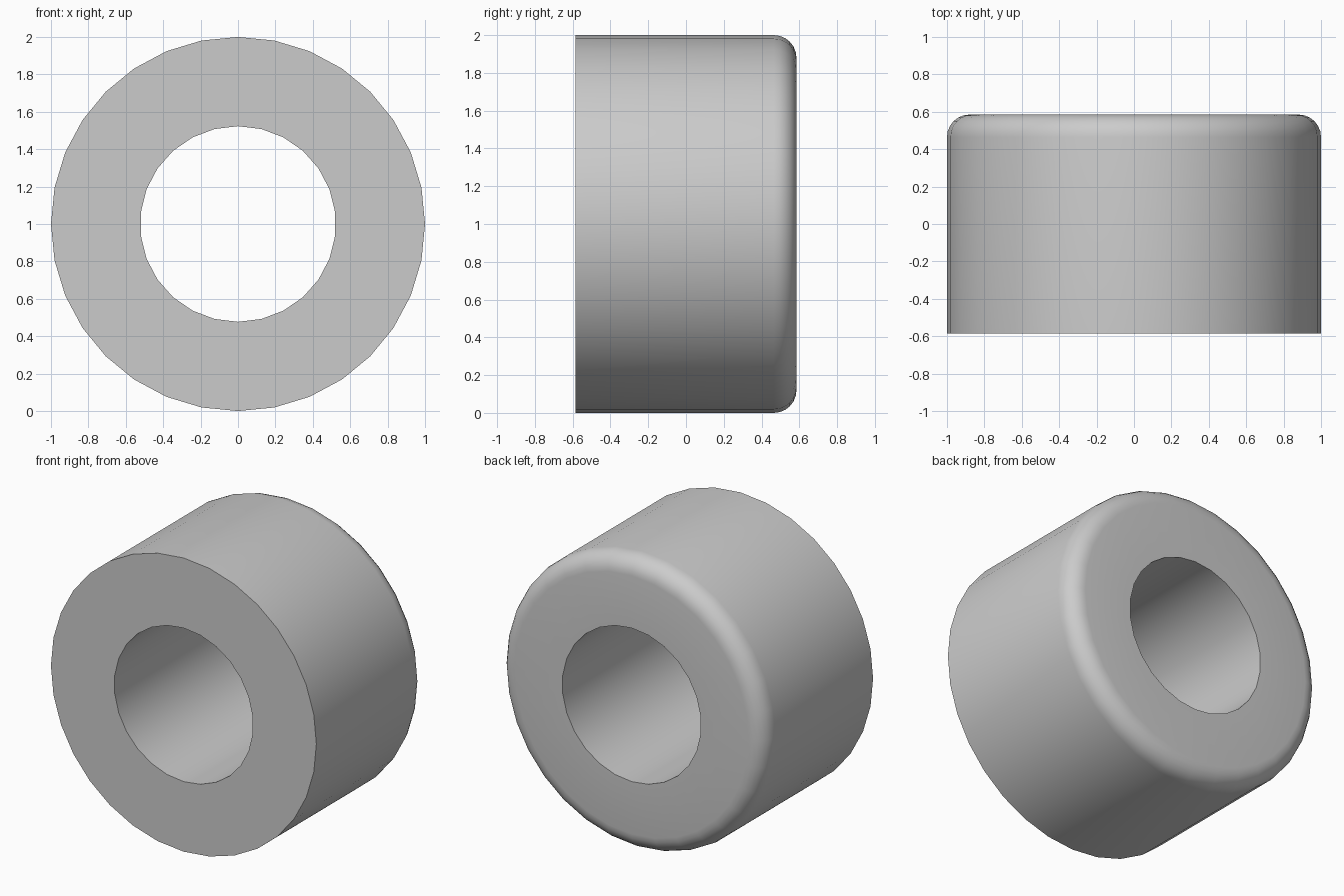
import bpy, bmesh, math

if "Cube" in bpy.data.objects:
    bpy.data.objects.remove(bpy.data.objects["Cube"])

R, BORE, HALF, FILLET = 1.0, 0.523, 0.585, 0.12
OUT_SIDES, IN_SIDES, STEPS = 32, 26, 6

bm = bmesh.new()


def ring(radius, y, sides):
    """Closed vertex loop around the y axis, first vertex at the top."""
    a = [2 * math.pi * i / sides for i in range(sides)]
    return [bm.verts.new((radius * math.sin(t), y, 1 + radius * math.cos(t))) for t in a]


def skin(rings):
    """Quads between successive rings."""
    for r0, r1 in zip(rings, rings[1:]):
        n = len(r0)
        for i in range(n):
            j = (i + 1) % n
            bm.faces.new((r0[i], r0[j], r1[j], r1[i]))


def loop_edges(verts):
    return [bm.edges.get((v, verts[i - 1])) for i, v in enumerate(verts)]


# Outer wall with rounded back rim
profile = [(R, -HALF)]
for k in range(STEPS + 1):
    t = math.pi / 2 * k / STEPS
    profile.append((R - FILLET + FILLET * math.cos(t), HALF - FILLET + FILLET * math.sin(t)))
outer = [ring(r, y, OUT_SIDES) for r, y in profile]
skin(outer)

# Bore wall
inner = [ring(BORE, y, IN_SIDES) for y in (-HALF, HALF)]
skin(inner)

# Flat ring faces, front and back
for k, ny in ((0, -1), (-1, 1)):
    bmesh.ops.triangle_fill(bm, use_beauty=True, normal=(0, ny, 0),
                            edges=loop_edges(outer[k]) + loop_edges(inner[k]))

bmesh.ops.recalc_face_normals(bm, faces=bm.faces)
mesh = bpy.data.meshes.new("bushing")
bm.to_mesh(mesh)
bm.free()

bushing = bpy.data.objects.new("bushing", mesh)
bpy.context.collection.objects.link(bushing)
bpy.context.view_layer.objects.active = bushing
bushing.select_set(True)
bpy.ops.object.shade_smooth_by_angle(angle=math.radians(30))
